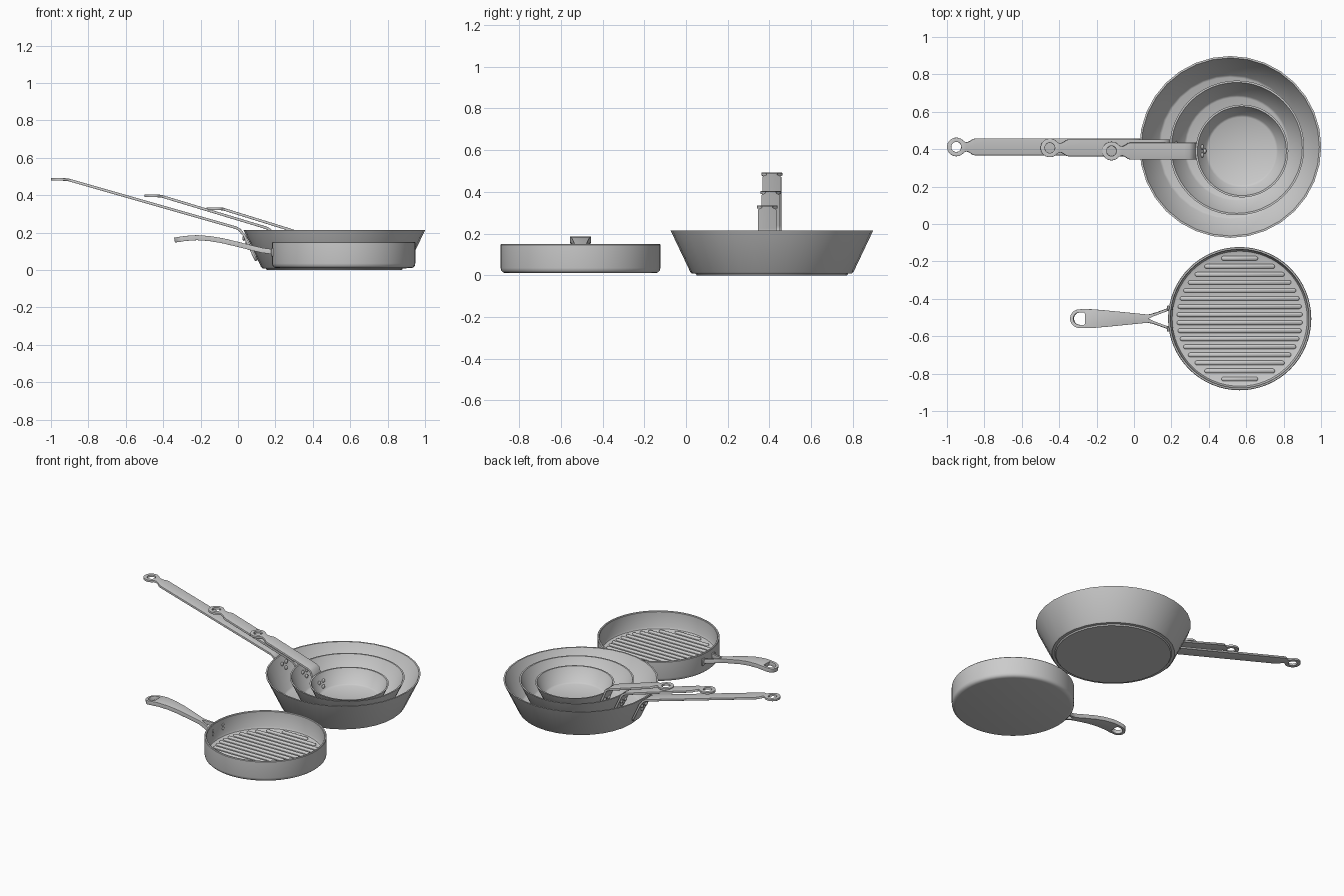
import bpy, bmesh, math
from mathutils import Vector

if "Cube" in bpy.data.objects:
    bpy.data.objects.remove(bpy.data.objects["Cube"])


def finish(name, bm, mods=(), angle=35):
    bmesh.ops.remove_doubles(bm, verts=bm.verts, dist=1e-5)
    bmesh.ops.recalc_face_normals(bm, faces=bm.faces)
    me = bpy.data.meshes.new(name)
    bm.to_mesh(me)
    bm.free()
    ob = bpy.data.objects.new(name, me)
    bpy.context.collection.objects.link(ob)
    for kind, props in mods:
        m = ob.modifiers.new(kind, kind)
        for k, v in props.items():
            setattr(m, k, v)
    if mods:
        dg = bpy.context.evaluated_depsgraph_get()
        ob.data = bpy.data.meshes.new_from_object(ob.evaluated_get(dg))
        ob.modifiers.clear()
    bpy.ops.object.select_all(action='DESELECT')
    ob.select_set(True)
    bpy.context.view_layer.objects.active = ob
    bpy.ops.object.shade_smooth_by_angle(angle=math.radians(angle))
    return ob


def lathe(name, profile, cx, cy, n):
    """Spin an (r, z) profile around a vertical axis."""
    bm = bmesh.new()
    verts = [bm.verts.new((cx + r, cy, z)) for r, z in profile]
    edges = [bm.edges.new(p) for p in zip(verts, verts[1:])]
    bmesh.ops.spin(bm, geom=verts + edges, cent=(cx, cy, 0), axis=(0, 0, 1),
                   angle=math.tau, steps=n)
    return finish(name, bm)


def ribbon(name, stations, cy, thick, bevel):
    """Strip through (x, z, outer half width, hole half width) stations."""
    bm = bmesh.new()
    for s in (1, -1):
        rows = [(bm.verts.new((x, cy + s * h, z)), bm.verts.new((x, cy + s * w, z)))
                for x, z, w, h in stations]
        for (a, b), (c, d) in zip(rows, rows[1:]):
            bm.faces.new((a, b, d, c))
    bmesh.ops.dissolve_degenerate(bm, dist=1e-5, edges=bm.edges)
    return finish(name, bm, [
        ('SOLIDIFY', dict(thickness=thick, offset=0, use_even_offset=True)),
        ('BEVEL', dict(width=bevel, segments=3, limit_method='ANGLE',
                       angle_limit=math.radians(50)))], 40)


def ring_stations(xc, R, r, z_at, end):
    """Round eyelet, from its tip to the x offset 'end'."""
    xs = [-R * math.cos(math.radians(a)) for a in range(8, 180, 9)]
    xs = sorted(xs + [-r, r])
    return [(xc + x, z_at(xc + x), math.sqrt(R * R - x * x),
             math.sqrt(max(0, r * r - x * x))) for x in xs if x < end]


def rivets(name, points, r):
    bm = bmesh.new()
    for p in points:
        g = bmesh.ops.create_uvsphere(bm, u_segments=12, v_segments=8, radius=r)
        bmesh.ops.scale(bm, verts=g['verts'], vec=(0.6, 1, 1))
        bmesh.ops.translate(bm, verts=g['verts'], vec=Vector(p))
    return finish(name, bm)


SLOPE = 0.476   # wall flare of the nested pans


def frying_pan(size, cx, cy, rim_r, rim_z, z0, ring_x, ring_z, bend_z, n):
    h = rim_z - z0
    base = rim_r - SLOPE * (h - 0.01)
    # body with a shallow foot disc
    lathe(size + "_pan_body", [
        (0, z0), (base - 0.028, z0), (base - 0.022, z0 + 0.008), (base - 0.004, z0 + 0.009),
        (base + 0.003, z0 + 0.016), (rim_r, rim_z), (rim_r - 0.010, rim_z),
        (base - 0.004, z0 + 0.026), (base - 0.016, z0 + 0.019), (0, z0 + 0.018)], cx, cy, n)
    # strap handle riveted to the outer wall
    edge = cx - rim_r

    def wall(drop):
        return edge + SLOPE * drop - 0.010
    start = ring_x + 0.04
    bend = edge - 0.06
    z_ring = lambda x: ring_z - 0.05 * max(0, x - ring_x)
    st = ring_stations(ring_x, 0.05, 0.027, z_ring, 0.042)
    zs = z_ring(start)
    slope_z = lambda x: zs + (bend_z - zs) * (x - start) / (bend - start)
    for dx, w in ((0.052, .025), (0.062, .026), (0.075, .033), (0.088, .042), (0.1, .045)):
        st.append((ring_x + dx, slope_z(ring_x + dx), w, 0))
    st += [(bend, bend_z, .045, 0),
           (edge - 0.035, bend_z - 0.008, .045, 0),
           (edge - 0.018, bend_z - 0.019, .045, 0),
           (wall(0) + 0.003, min(bend_z - 0.034, rim_z - 0.004), .045, 0)]
    low = h * 0.77
    st += [(wall(d), rim_z - d, w, 0) for d, w in
           ((0.03, .045), (low - 0.025, .045), (low - 0.008, .038), (low, .025))]
    ribbon(size + "_pan_handle", st, cy, 0.014, 0.004)
    # rivets on the inside of the wall
    pts = []
    for dy, d in ((-0.022, 0.045), (0.022, 0.045), (0, 0.075)):
        pts.append((wall(d) + 0.024, cy + dy, rim_z - d))
        pts.append((wall(d) - 0.009, cy + dy, rim_z - d))
    rivets(size + "_pan_rivets", pts, 0.014)


frying_pan("large", 0.515, 0.412, 0.486, 0.215, 0.0, -0.95, 0.485, 0.232, 32)
frying_pan("medium", 0.55, 0.407, 0.36, 0.202, 0.035, -0.45, 0.397, 0.232, 48)
frying_pan("small", 0.577, 0.39, 0.248, 0.172, 0.055, -0.12, 0.328, 0.218, 48)

# grill pan body
GX, GY = 0.565, -0.506
lathe("grill_pan_body", [
    (0, 0.010), (0.358, 0.010), (0.371, 0.013), (0.380, 0.022), (0.383, 0.035),
    (0.383, 0.146), (0.380, 0.150), (0.372, 0.150), (0.369, 0.146), (0.367, 0.045),
    (0.361, 0.032), (0.348, 0.027), (0, 0.027)], GX, GY, 64)

# raised grill ribs, clipped to a circle
bm = bmesh.new()
for i in range(16):
    y = (i - 7.5) * 0.043
    half = math.sqrt(0.337 ** 2 - y ** 2) - 0.012
    loops = []
    for r, z in ((0.012, 0.025), (0.011, 0.033), (0.007, 0.037)):
        loop = []
        for s in (1, -1):
            for a in range(-90, 91, 30):
                t = math.radians(a)
                loop.append(bm.verts.new((GX + s * (half + r * math.cos(t)),
                                          GY + y + s * r * math.sin(t), z)))
        loops.append(loop)
    for lo, hi in zip(loops, loops[1:]):
        for k in range(len(lo)):
            j = (k + 1) % len(lo)
            bm.faces.new((lo[k], lo[j], hi[j], hi[k]))
    bm.faces.new(loops[-1])
    bm.faces.new(loops[0][::-1])
finish("grill_ribs", bm, angle=50)

# curved grill handle: eyelet, tapering grip, forked end
CURVE = [(-0.34, 0.160), (-0.28, 0.169), (-0.22, 0.173), (-0.15, 0.168), (-0.08, 0.156),
         (0.0, 0.137), (0.07, 0.119), (0.13, 0.105), (0.20, 0.096)]


def curve_z(x):
    for (x0, z0), (x1, z1) in zip(CURVE, CURVE[1:]):
        if x <= x1:
            break
    return z0 + (z1 - z0) * (x - x0) / (x1 - x0)


st = ring_stations(-0.29, 0.05, 0.033, curve_z, 0.0)
st += [(x, curve_z(x), w, h) for x, w, h in (
    (-0.29, .050, .033), (-0.268, .051, .033), (-0.262, .051, .028), (-0.261, .051, 0),
    (-0.22, .050, 0), (-0.15, .044, 0), (-0.08, .037, 0), (0.0, .029, 0), (0.05, .024, 0),
    (0.075, .022, 0), (0.10, .027, .012), (0.13, .037, .023), (0.16, .048, .034),
    (0.192, .060, .045))]
ribbon("grill_handle", st, GY, 0.027, 0.008)

# fork pads and rivets on the grill pan wall
bm = bmesh.new()
for s in (1, -1):
    g = bmesh.ops.create_cube(bm, size=1)
    bmesh.ops.scale(bm, verts=g['verts'], vec=(0.012, 0.03, 0.045))
    bmesh.ops.translate(bm, verts=g['verts'], vec=(GX - 0.382, GY + s * 0.055, 0.095))
finish("grill_handle_pads", bm, [('BEVEL', dict(width=0.004, segments=2))])
rivets("grill_rivets", [(GX - 0.363, GY + s * 0.055, z)
                        for s in (1, -1) for z in (0.083, 0.108)], 0.010)
